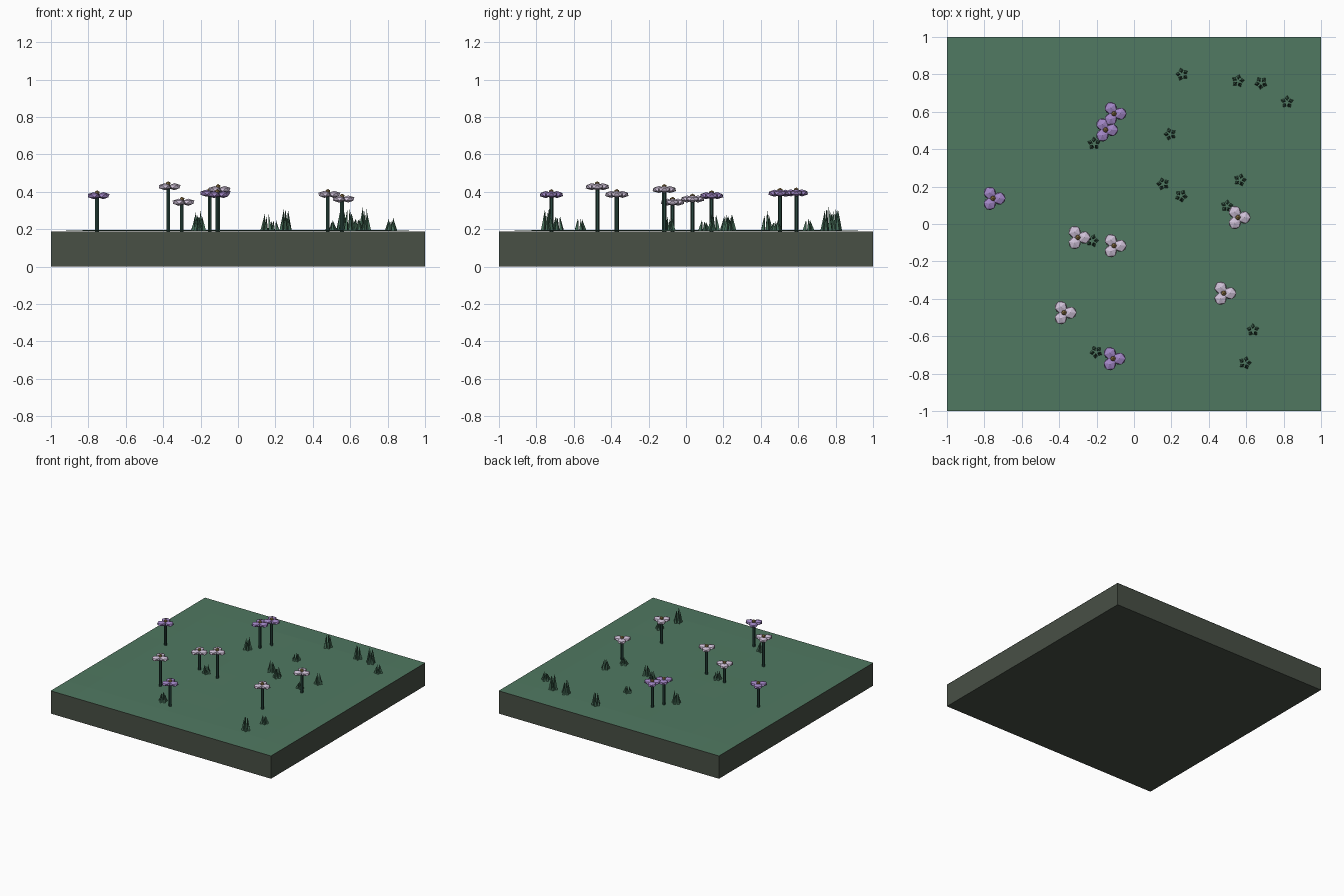
import bpy, bmesh, math, random
from mathutils import Vector, Matrix

if "Cube" in bpy.data.objects:
    bpy.data.objects.remove(bpy.data.objects["Cube"])

random.seed(4)
TAU = math.tau
GROUND = 0.194


def material(name, rgb):
    m = bpy.data.materials.new(name)
    m.diffuse_color = (*rgb, 1)
    m.use_nodes = True
    m.node_tree.nodes["Principled BSDF"].inputs["Base Color"].default_value = m.diffuse_color
    return m


EARTH = material("dark earth", (0.065, 0.08, 0.06))
TURF = material("turf green", (0.08, 0.19, 0.12))
BLADE = material("blade green", (0.06, 0.15, 0.095))
STEM = material("stem green", (0.022, 0.06, 0.047))
PURPLE = material("purple petal", (0.36, 0.24, 0.56))
PALE = material("pale petal", (0.62, 0.53, 0.68))
CORE = material("golden core", (0.32, 0.21, 0.07))


def finish(bm, name, mats):
    me = bpy.data.meshes.new(name)
    bm.to_mesh(me)
    bm.free()
    for m in mats:
        me.materials.append(m)
    ob = bpy.data.objects.new(name, me)
    bpy.context.collection.objects.link(ob)
    return ob


def ball(bm, centre, r, rz, slot, turn=0):
    # Squashed low-poly ball
    mat = (Matrix.Translation(centre) @ Matrix.Rotation(turn, 4, 'Z')
           @ Matrix.Diagonal((r, r, rz, 1)))
    res = bmesh.ops.create_icosphere(bm, subdivisions=1, radius=1, matrix=mat)
    for f in {f for v in res["verts"] for f in v.link_faces}:
        f.material_index = slot


def flower(i, x, y, z, petal):
    # Stem, three petals and a small core
    bm = bmesh.new()
    h = z - 0.18
    bmesh.ops.create_cone(bm, cap_ends=True, segments=6, radius1=0.011, radius2=0.011,
                          depth=h, matrix=Matrix.Translation((x, y, 0.18 + h / 2)))
    for k in range(3):
        a = k * TAU / 3
        ball(bm, (x + 0.034 * math.cos(a), y + 0.034 * math.sin(a), z),
             0.037, 0.019, 1, a)
    ball(bm, (x, y, z + 0.015), 0.015, 0.014, 2)
    finish(bm, f"flower_{i}", [STEM, petal, CORE])


def tuft(i, x, y, top):
    # Ring of slim blades leaning together
    bm = bmesh.new()
    start = random.uniform(0, TAU)
    for k in range(5):
        a = start + k * TAU / 5
        out = Vector((math.cos(a), math.sin(a), 0))
        side = Vector((-out.y, out.x, 0))
        h = (top - GROUND) * (1 if k == 0 else random.uniform(0.75, 0.98))
        c = Vector((x, y, GROUND - 0.004)) + out * 0.022
        tip = bm.verts.new(Vector((x, y, GROUND + h)) + out * 0.012)
        base = [bm.verts.new(c + d) for d in
                (out * 0.014, side * 0.012, -out * 0.014, -side * 0.012)]
        for j in range(4):
            bm.faces.new((base[j], base[(j + 1) % 4], tip))
        bm.faces.new(base[::-1])
    finish(bm, f"grass_tuft_{i}", [BLADE])


# Earth slab
bm = bmesh.new()
bmesh.ops.create_cube(bm, size=1, matrix=Matrix.Translation((0, 0, 0.0935))
                      @ Matrix.Diagonal((2, 2, 0.187, 1)))
finish(bm, "earth_slab", [EARTH])

# Turf sheet, very slightly raised inside its rim
bm = bmesh.new()
bmesh.ops.create_grid(bm, x_segments=10, y_segments=10, size=1)
for v in bm.verts:
    rim = max(abs(v.co.x), abs(v.co.y)) > 0.99
    v.co.z = 0.189 if rim else GROUND + random.uniform(-0.001, 0.001)
finish(bm, "turf", [TURF])

FLOWERS = [
    (-0.754, 0.137, 0.379, PURPLE), (-0.152, 0.503, 0.392, PURPLE),
    (-0.107, 0.59, 0.394, PURPLE), (-0.112, -0.72, 0.385, PURPLE),
    (-0.374, -0.474, 0.427, PALE), (-0.3, -0.072, 0.344, PALE),
    (-0.107, -0.116, 0.412, PALE), (0.48, -0.37, 0.386, PALE),
    (0.556, 0.035, 0.361, PALE)]
for i, f in enumerate(FLOWERS):
    flower(i, *f)

TUFTS = [
    (0.257, 0.80, 0.31), (0.556, 0.765, 0.31), (0.679, 0.754, 0.32),
    (0.818, 0.652, 0.26), (0.193, 0.48, 0.25), (-0.214, 0.43, 0.30),
    (0.155, 0.214, 0.28), (0.252, 0.15, 0.28), (0.567, 0.235, 0.28),
    (0.497, 0.096, 0.25), (-0.222, -0.09, 0.27), (-0.203, -0.684, 0.27),
    (0.636, -0.567, 0.26), (0.594, -0.743, 0.31)]
for i, t in enumerate(TUFTS):
    tuft(i, *t)
